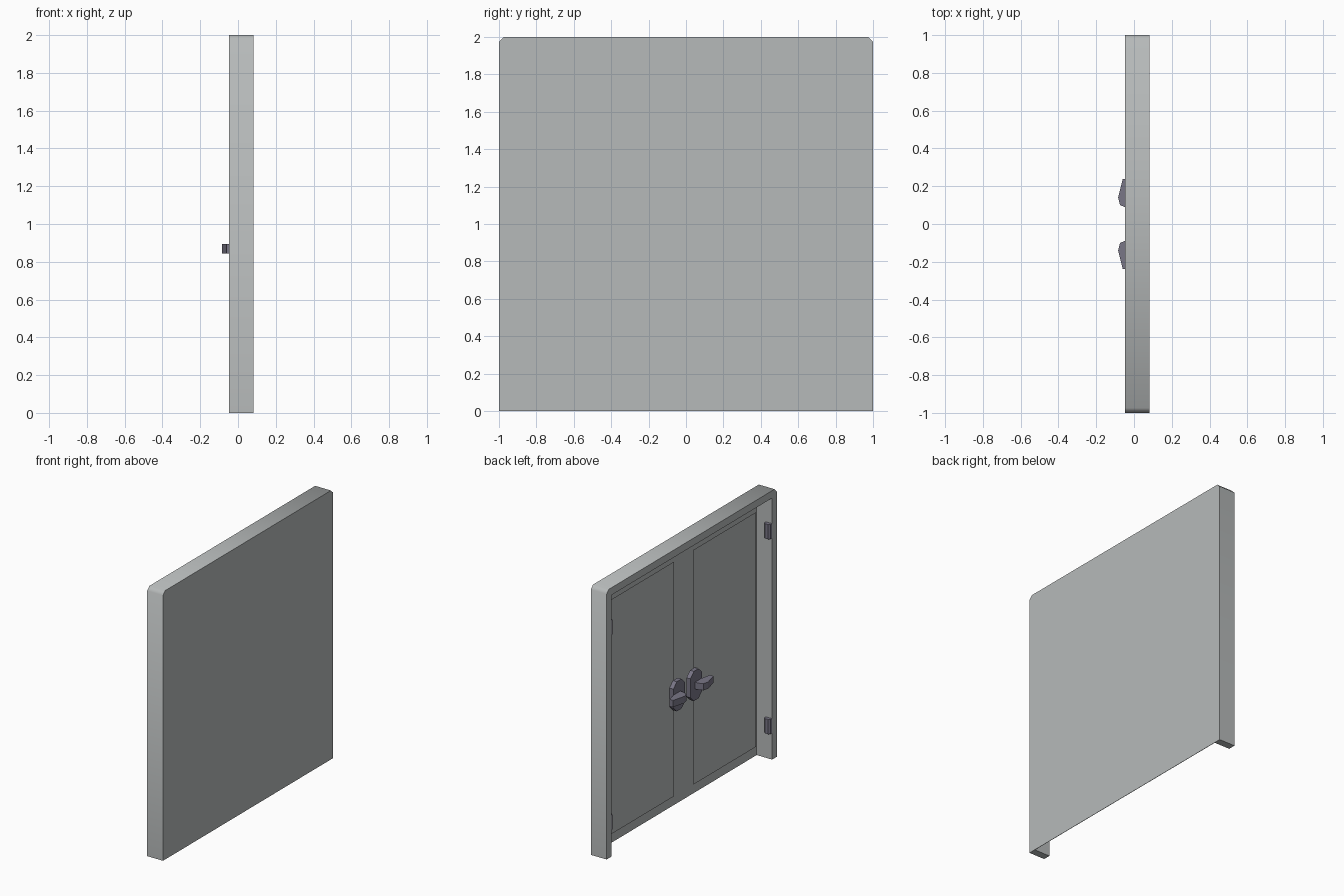
import bpy, bmesh, math

cube = bpy.data.objects.get("Cube")
if cube:
    bpy.data.objects.remove(cube, do_unlink=True)


def make_material(name, rgb):
    mat = bpy.data.materials.new(name)
    mat.use_nodes = True
    color = (*rgb, 1.0)
    mat.diffuse_color = color
    mat.node_tree.nodes["Principled BSDF"].inputs["Base Color"].default_value = color
    return mat


GREY = make_material("light grey", (0.47, 0.49, 0.49))
METAL = make_material("dark violet grey", (0.19, 0.18, 0.24))


def finish(name, bm, mat):
    bmesh.ops.recalc_face_normals(bm, faces=bm.faces)
    mesh = bpy.data.meshes.new(name)
    bm.to_mesh(mesh)
    bm.free()
    mesh.materials.append(mat)
    obj = bpy.data.objects.new(name, mesh)
    bpy.context.scene.collection.objects.link(obj)
    return obj


def prism(name, points, vector, mat):
    """Solid made by pushing a flat outline along a vector."""
    bm = bmesh.new()
    face = bm.faces.new([bm.verts.new(p) for p in points])
    new = bmesh.ops.extrude_face_region(bm, geom=[face])["geom"]
    verts = [v for v in new if isinstance(v, bmesh.types.BMVert)]
    bmesh.ops.translate(bm, verts=verts, vec=vector)
    return finish(name, bm, mat)


def smooth(obj, degrees):
    bpy.ops.object.select_all(action="DESELECT")
    obj.select_set(True)
    bpy.context.view_layer.objects.active = obj
    bpy.ops.object.shade_smooth_by_angle(angle=math.radians(degrees))


X_FRONT, X_BACK, SHEET = -0.047, 0.083, 0.003
X_DOOR = 0.018
CUT, INNER = 0.026, 0.945

# Surround: two jambs and a lintel with clipped top corners, open at the bottom
outer = [(-1, 0), (-1, 2 - CUT), (CUT - 1, 2), (1 - CUT, 2), (1, 2 - CUT), (1, 0)]
inner = [(INNER, 0), (INNER, INNER + 1), (-INNER, INNER + 1), (-INNER, 0)]
frame = prism("door_surround", [(X_FRONT, y, z) for y, z in outer + inner],
              (X_BACK - SHEET - X_FRONT, 0, 0), GREY)
smooth(frame, 50)

# Back sheet closing the surround
back = prism("back_sheet", [(X_BACK - SHEET, y, z) for y, z in outer],
             (SHEET, 0, 0), GREY)
smooth(back, 50)

# Parts repeated on both doors
for side, label in ((1, "rear"), (-1, "front")):
    # Thin door panel standing in front of the back sheet
    bm = bmesh.new()
    bm.faces.new([bm.verts.new((X_DOOR, side * y, z)) for y, z in
                  ((0.113, 0.115), (0.85, 0.115), (0.85, 1.86), (0.113, 1.86))])
    panel = finish(f"{label}_door_panel", bm, GREY)
    if panel.data.polygons[0].normal.x > 0:
        panel.data.flip_normals()

    # Handle plate: tall outline with clipped corners
    w, h, c = 0.068, 0.11, 0.04
    plate = [(-w, c - h), (-w, h - c), (c - w, h), (w - c, h),
             (w, h - c), (w, c - h), (w - c, -h), (c - w, -h)]
    prism(f"{label}_handle_plate",
          [(X_DOOR, side * (0.1 + y), 0.87 + z) for y, z in plate],
          (-0.032, 0, 0), METAL)

    # Lever: bent wedge pointing to the hinge side
    lever = [(-0.014, 0.085), (-0.05, 0.09), (-0.074, 0.1), (-0.084, 0.14),
             (-0.06, 0.237), (-0.03, 0.237), (-0.014, 0.16)]
    prism(f"{label}_handle_lever", [(x, side * y, 0.845) for x, y in lever],
          (0, 0, 0.05), METAL)

    # Hinges on the jamb
    for height, place in ((0.25, "lower"), (1.7, "upper")):
        knuckle = [(0.005, INNER), (0.005, 0.93), (-0.008, 0.918),
                   (-0.034, 0.918), (-0.045, 0.93), (-0.045, INNER)]
        prism(f"{label}_{place}_hinge",
              [(x, side * y, height - 0.055) for x, y in knuckle],
              (0, 0, 0.11), METAL)
